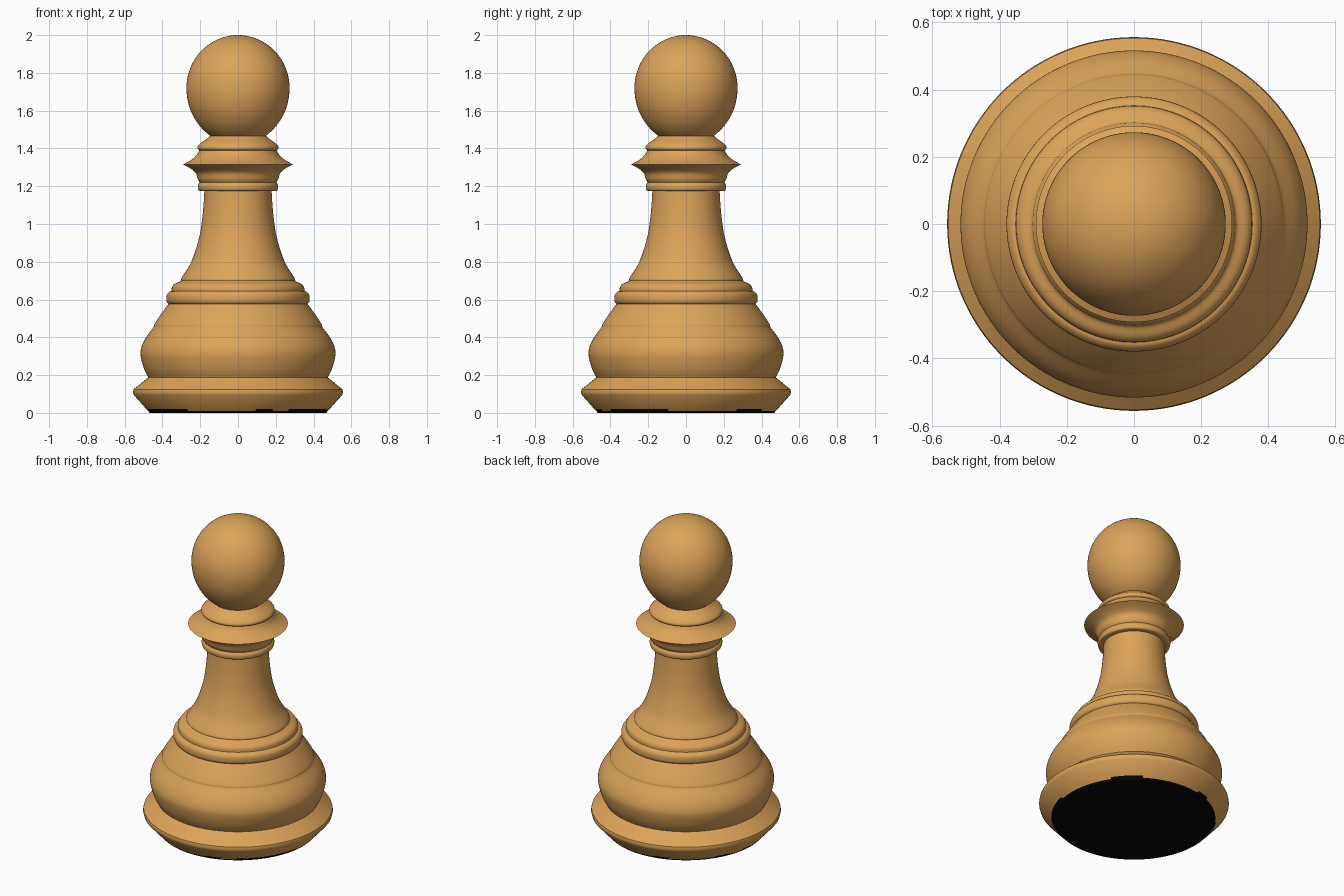
import bpy, bmesh, math, random

random.seed(4)
SEGMENTS = 128

cube = bpy.data.objects.get("Cube")
if cube:
    bpy.data.objects.remove(cube, do_unlink=True)


def material(name, colour):
    mat = bpy.data.materials.new(name)
    mat.use_nodes = True
    mat.diffuse_color = (*colour, 1)
    bsdf = next(n for n in mat.node_tree.nodes if n.type == 'BSDF_PRINCIPLED')
    bsdf.inputs["Base Color"].default_value = (*colour, 1)
    bsdf.inputs["Roughness"].default_value = 0.5
    return mat


wood = material("light wood", (0.72, 0.37, 0.10))
felt = material("black felt", (0.002, 0.002, 0.002))


def curve(points, steps=6):
    """Smooth (radius, height) profile through the given points."""
    pts = [points[0], *points, points[-1]]
    out = []
    for a, b, c, d in zip(pts, pts[1:], pts[2:], pts[3:]):
        for i in range(steps):
            t = i / steps
            out.append(tuple(
                0.5 * (2 * q + (r - p) * t + (2 * p - 5 * q + 4 * r - s) * t * t
                       + (3 * q - p - 3 * r + s) * t ** 3)
                for p, q, r, s in zip(a, b, c, d)))
    return out + [points[-1]]


def lathe(name, profile, materials=(wood,)):
    """Turn a profile around the z axis into a smooth-shaded part."""
    bm = bmesh.new()
    rings = []
    for r, z in profile:
        if r < 1e-5:
            rings.append([bm.verts.new((0, 0, z))] * SEGMENTS)
        else:
            rings.append([bm.verts.new((r * math.cos(a), r * math.sin(a), z))
                          for a in (math.tau * i / SEGMENTS for i in range(SEGMENTS))])
    for low, high in zip(rings, rings[1:]):
        for i in range(SEGMENTS):
            j = (i + 1) % SEGMENTS
            corners = (low[i], low[j], high[j], high[i])
            bm.faces.new(list(dict.fromkeys(corners)))
    mesh = bpy.data.meshes.new(name)
    bm.to_mesh(mesh)
    bm.free()
    obj = bpy.data.objects.new(name, mesh)
    bpy.context.collection.objects.link(obj)
    for mat in materials:
        mesh.materials.append(mat)
    bpy.ops.object.select_all(action='DESELECT')
    obj.select_set(True)
    bpy.context.view_layer.objects.active = obj
    bpy.ops.object.shade_smooth_by_angle(angle=math.radians(30))
    return obj


# Foot with a felt underside whose edge is slightly ragged
foot = lathe("foot", [(0, 0), (0.467, 0), (0.477, 0.011), (0.485, 0.02), (0.552, 0.095),
                      (0.556, 0.11), (0.553, 0.125), (0.475, 0.188)], (wood, felt))
ragged = [random.random() < 0.4 for _ in range(SEGMENTS // 4 + 1)]
for face in foot.data.polygons:
    c = face.center
    patch = int((math.atan2(c.y, c.x) / math.tau + 0.5) * SEGMENTS / 4)
    if c.z < 0.011 or (c.z < 0.02 and ragged[patch]):
        face.material_index = 1

# Rounded belly and the sloping shoulder above its groove
lathe("belly", curve([(0.475, 0.188), (0.498, 0.235), (0.515, 0.30), (0.512, 0.345),
                      (0.49, 0.395), (0.452, 0.447), (0.446, 0.458)]))
lathe("shoulder", curve([(0.446, 0.458), (0.441, 0.472), (0.41, 0.52), (0.368, 0.577)]))

# Two stacked rings under the stem
lathe("lower_ring", curve([(0.368, 0.577), (0.378, 0.59), (0.378, 0.622),
                           (0.365, 0.64), (0.352, 0.645)], 4))
lathe("upper_ring", curve([(0.352, 0.645), (0.349, 0.667), (0.335, 0.683),
                           (0.31, 0.694), (0.302, 0.702)], 4))

# Flared stem
lathe("stem", curve([(0.302, 0.702), (0.297, 0.718), (0.252, 0.79), (0.222, 0.87),
                     (0.201, 0.95), (0.188, 1.04), (0.181, 1.12), (0.178, 1.175)]))

# Neck ring, wide flange and top ring
lathe("neck_ring", curve([(0.178, 1.175), (0.204, 1.176), (0.212, 1.187),
                          (0.212, 1.205), (0.203, 1.22)], 4))
lathe("flange_underside", curve([(0.203, 1.22), (0.213, 1.237), (0.224, 1.27),
                                 (0.25, 1.293), (0.292, 1.315)]))
lathe("flange_top", curve([(0.292, 1.315), (0.25, 1.338), (0.221, 1.363), (0.205, 1.39)]))
lathe("top_ring", curve([(0.205, 1.39), (0.214, 1.397), (0.213, 1.411),
                         (0.195, 1.43), (0.165, 1.452), (0.147, 1.467)], 4))

# Ball head, a little longer below its middle than above
head = []
for i in range(41):
    angle = math.radians(-57.5 + 147.5 * i / 40)
    height = 0.28 if angle > 0 else 0.30
    head.append((0.273 * math.cos(angle), 1.72 + height * math.sin(angle)))
lathe("head", head)
